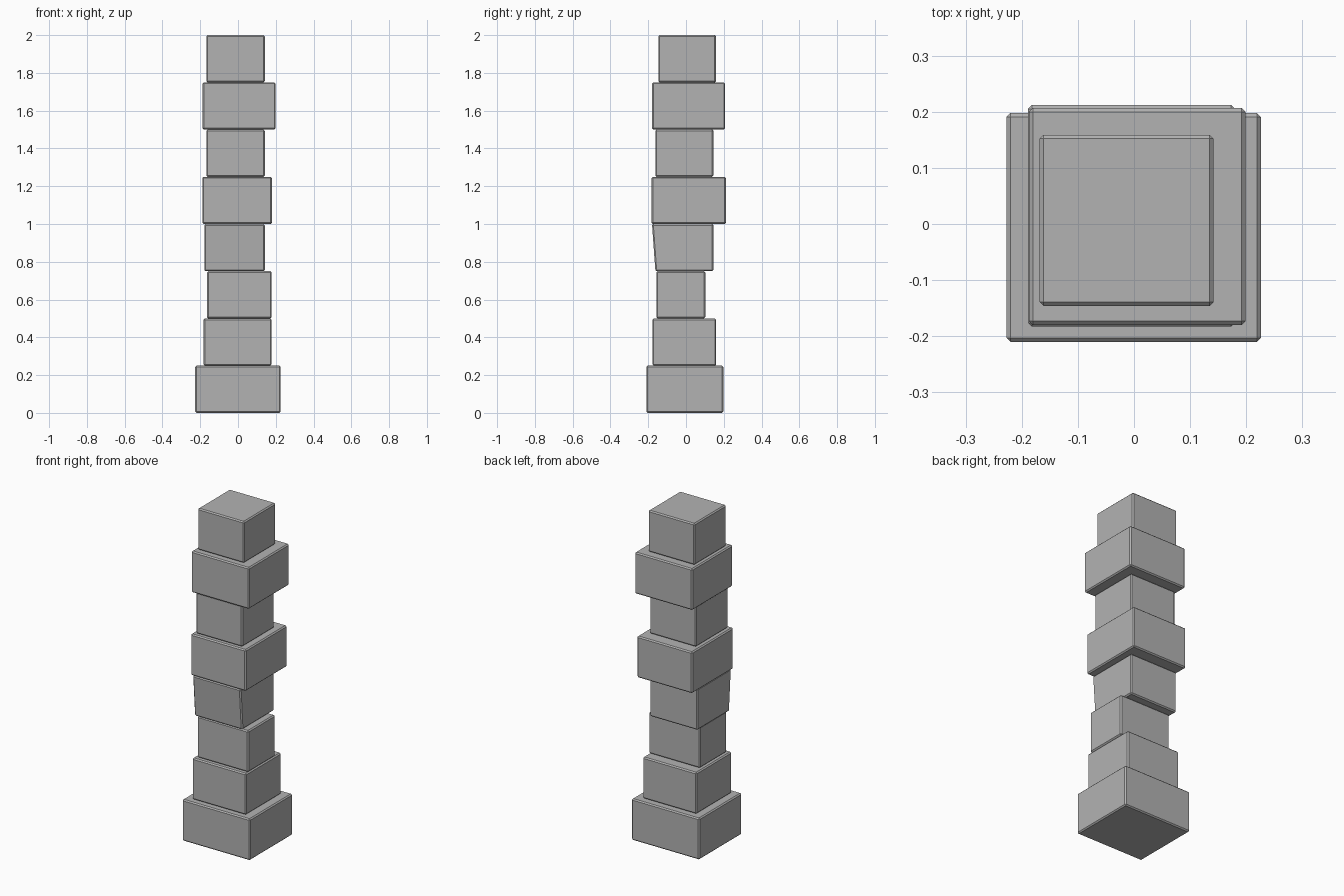
import bpy
import bmesh

if "Cube" in bpy.data.objects:
    bpy.data.objects.remove(bpy.data.objects["Cube"], do_unlink=True)

GREY = (0.45, 0.45, 0.45, 1)
stone = bpy.data.materials.new("grey stone")
stone.use_nodes = True
stone.diffuse_color = GREY
stone.node_tree.nodes["Principled BSDF"].inputs["Base Color"].default_value = GREY

HEIGHT = 0.25


def block(name, level, x0, x1, y0, y1, lean=0):
    """Chamfered block; lean pushes the top of its front face outward."""
    bm = bmesh.new()
    bmesh.ops.create_cube(bm, size=1)
    for v in bm.verts:
        front, top = v.co.y < 0, v.co.z > 0
        v.co.x = x0 if v.co.x < 0 else x1
        v.co.y = y0 if front else y1
        v.co.z = (level + top) * HEIGHT
        if front and top:
            v.co.y -= lean
    bmesh.ops.bevel(bm, geom=bm.edges[:], offset=0.007, segments=1, affect='EDGES')
    mesh = bpy.data.meshes.new(name)
    bm.to_mesh(mesh)
    bm.free()
    mesh.materials.append(stone)
    obj = bpy.data.objects.new(name, mesh)
    bpy.context.collection.objects.link(obj)


# Stack from the ground up
block("base_block", 0, -0.227, 0.226, -0.21, 0.198)
block("lower_block", 1, -0.182, 0.178, -0.178, 0.16)
block("offset_block", 2, -0.164, 0.178, -0.157, 0.102)
block("leaning_block", 3, -0.178, 0.142, -0.162, 0.145, lean=0.018)
block("middle_collar", 4, -0.189, 0.18, -0.183, 0.212)
block("upper_neck", 5, -0.168, 0.142, -0.162, 0.145)
block("upper_collar", 6, -0.187, 0.199, -0.18, 0.207)
block("top_block", 7, -0.168, 0.142, -0.146, 0.159)
